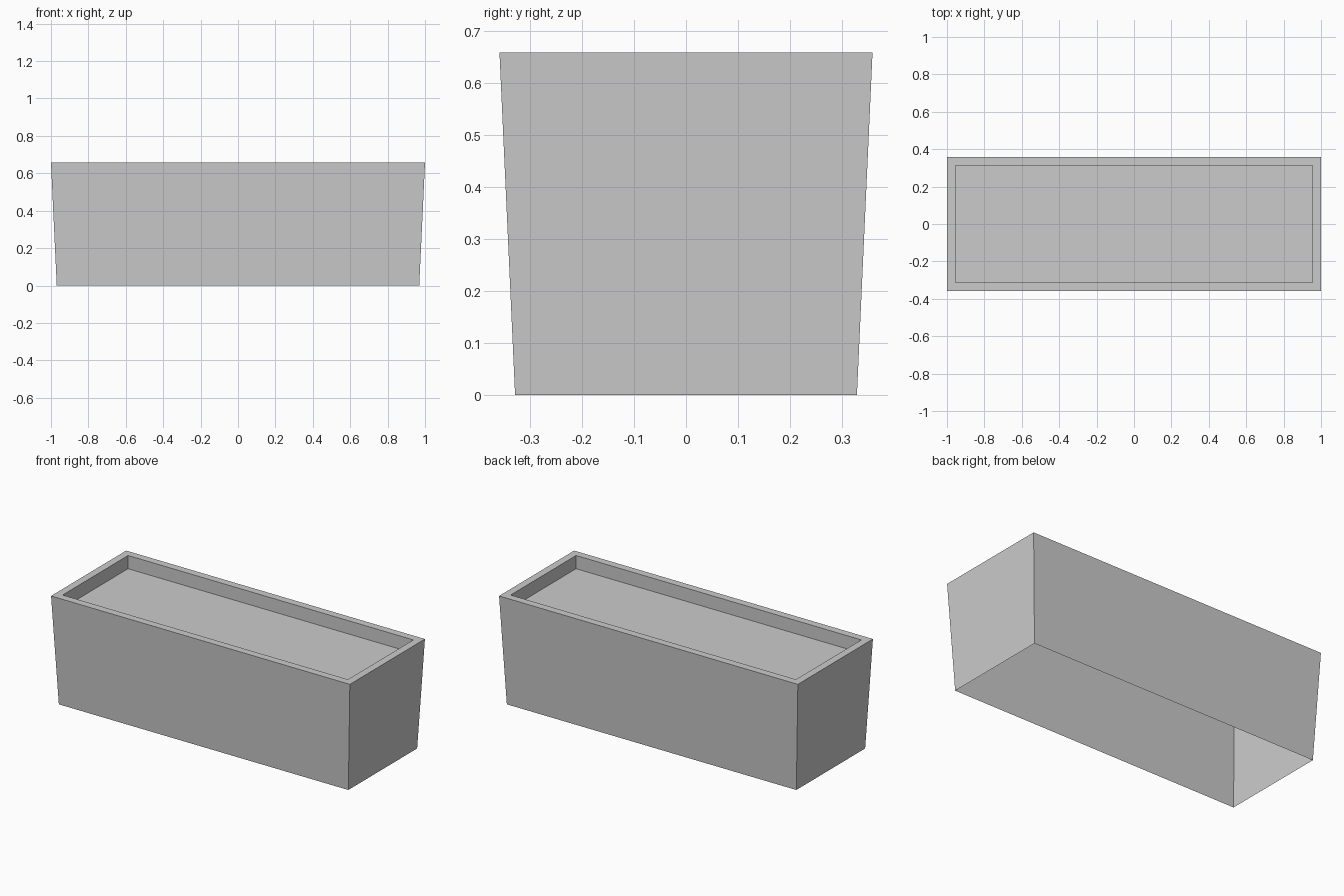
import bpy
import bmesh

if "Cube" in bpy.data.objects:
    bpy.data.objects.remove(bpy.data.objects["Cube"])


def make_object(name, loops, cap_last=False):
    """Bridge stacked rectangles (half x, half y, z) into a sheet of flat faces."""
    bm = bmesh.new()
    rings = [[bm.verts.new((sx * hx, sy * hy, z))
              for sx, sy in ((-1, -1), (1, -1), (1, 1), (-1, 1))]
             for hx, hy, z in loops]
    for low, high in zip(rings, rings[1:]):
        for i in range(4):
            j = (i + 1) % 4
            bm.faces.new((low[i], low[j], high[j], high[i]))
    if cap_last:
        bm.faces.new(rings[-1])
    mesh = bpy.data.meshes.new(name)
    bm.to_mesh(mesh)
    bm.free()
    obj = bpy.data.objects.new(name, mesh)
    bpy.context.collection.objects.link(obj)
    return obj


HEIGHT = 0.659
FILL_Z = HEIGHT - 0.08

# Tapered planter box, open underneath: outer walls, flat rim,
# vertical inner walls and the recessed fill surface
make_object("planter_box", [
    (0.969, 0.329, 0.0),
    (1.0, 0.359, HEIGHT),
    (0.955, 0.313, HEIGHT),
    (0.955, 0.313, FILL_Z),
], cap_last=True)
